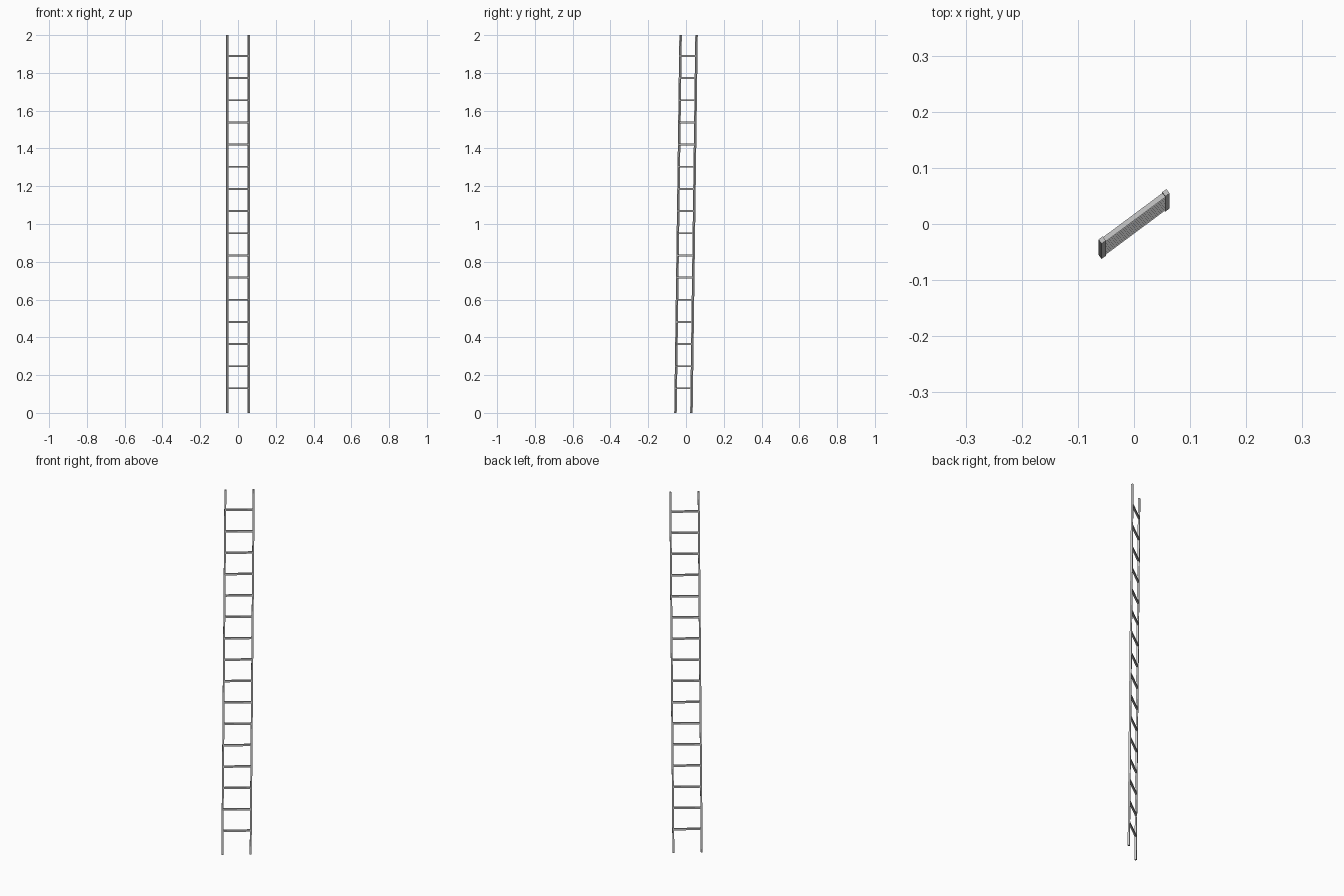
import bpy
from mathutils import Vector, Matrix

if "Cube" in bpy.data.objects:
    bpy.data.objects.remove(bpy.data.objects["Cube"])

HALF = Vector((0.0568, 0.0422, 0))       # half the span between the rails
LEAN = 0.0135                            # y shift of the ends from mid height
SPAN = HALF.normalized()
DEPTH = Vector((-SPAN.y, SPAN.x, 0))


def centre(z):
    return Vector((0, LEAN * (z - 1), z))


def bar(name, a, b, u, v, w, h):
    """Square bar from a to b with section axes u, v."""
    offs = [u * sx * w / 2 + v * sy * h / 2
            for sx, sy in ((-1, -1), (1, -1), (1, 1), (-1, 1))]
    verts = [p + o for p in (a, b) for o in offs]
    faces = [(3, 2, 1, 0), (4, 5, 6, 7)]
    faces += [(i, (i + 1) % 4, 4 + (i + 1) % 4, 4 + i) for i in range(4)]
    me = bpy.data.meshes.new(name)
    me.from_pydata(verts, [], faces)
    me.update()
    ob = bpy.data.objects.new(name, me)
    bpy.context.collection.objects.link(ob)


# Side rails, turned with the ladder and leaning back
for name, s in (("left_rail", -1), ("right_rail", 1)):
    bar(name, centre(0) + HALF * s, centre(2) + HALF * s, SPAN, DEPTH, 0.0095, 0.0095)

# Sixteen evenly spaced rungs
for i in range(16):
    c = centre(0.13 + i * 0.1173)
    bar(f"rung_{i + 1}", c + HALF, c - HALF, DEPTH, Vector((0, 0, 1)), 0.009, 0.0095)
